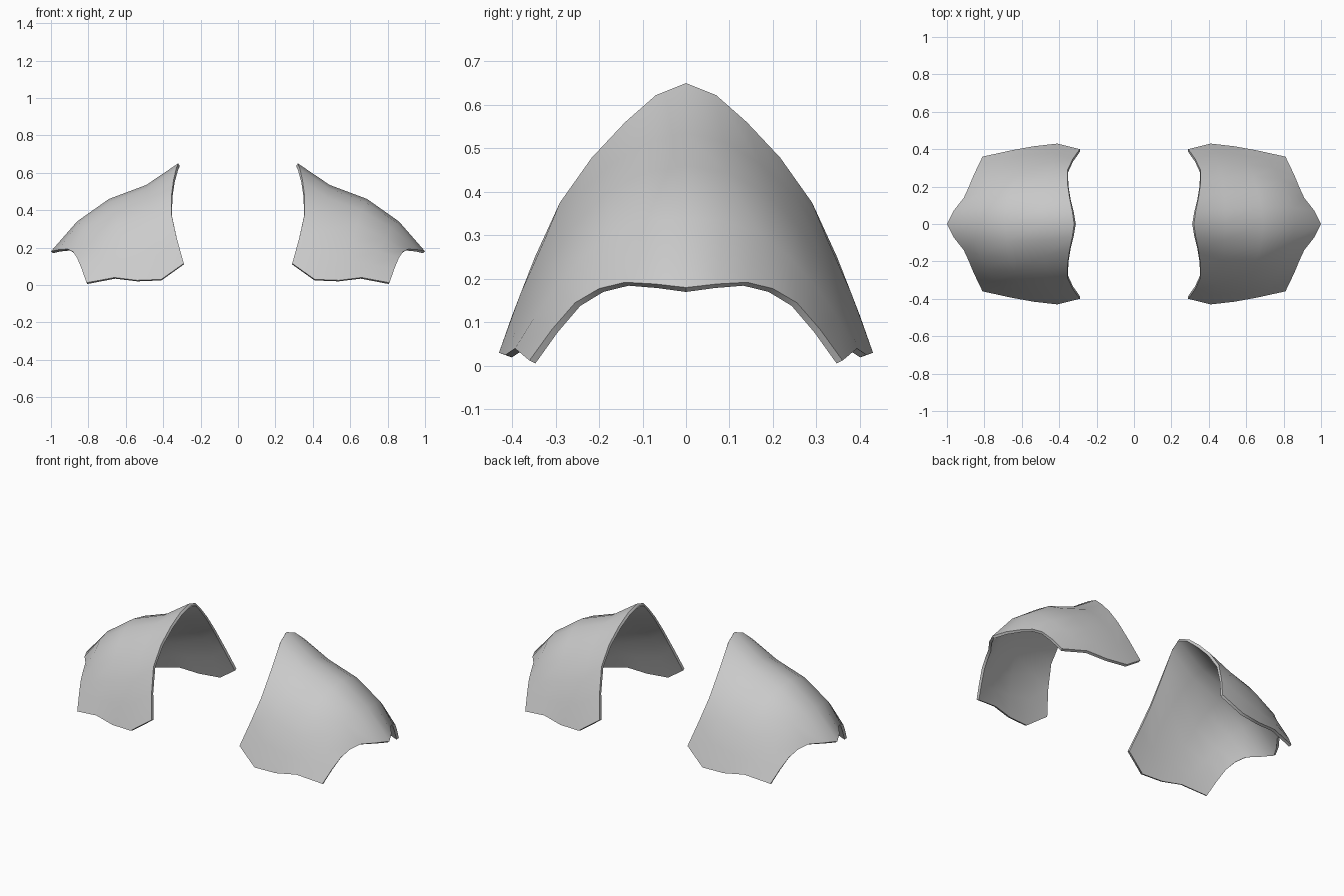
import bpy
import bmesh
import math
from mathutils import Vector

cube = bpy.data.objects.get("Cube")
if cube:
    bpy.data.objects.remove(cube, do_unlink=True)

# Plain grey plate material
grey = bpy.data.materials.new("plate_grey")
grey.use_nodes = True
colour = (0.6, 0.6, 0.6, 1)
grey.diffuse_color = colour
grey.node_tree.nodes["Principled BSDF"].inputs["Base Color"].default_value = colour

# Half arches from the neck opening to the arm opening, each ridge to hem
ARCHES = [
    [(.32, 0, .65), (.345, .14, .56), (.355, .29, .375), (.29, .40, .115)],
    [(.49, 0, .535), (.48, .17, .465), (.45, .325, .29), (.41, .43, .03)],
    [(.69, 0, .46), (.66, .18, .40), (.61, .32, .23), (.54, .415, .025)],
    [(.86, 0, .34), (.82, .17, .305), (.75, .30, .18), (.66, .393, .04)],
    [(1, 0, .18), (.91, .14, .192), (.86, .255, .145), (.81, .36, .012)],
]


def flip_y(p):
    return Vector((p.x, -p.y, p.z))


def full_arch(points):
    """Round off a half arch with midpoints, then mirror it front to back."""
    pts = [Vector(p) for p in points]
    ext = [flip_y(pts[1])] + pts + [2 * pts[-1] - pts[-2]]
    half = [pts[0]]
    for a, b, c, d in zip(ext, ext[1:], ext[2:], ext[3:]):
        half += [(b + c) * 9 / 16 - (a + d) / 16, c]
    return [flip_y(p) for p in reversed(half[1:])] + half


def shoulder_plate(name, side):
    """Loft the arches into a curved shell with an even thickness."""
    bm = bmesh.new()
    grid = [[bm.verts.new((side * p.x, p.y, p.z)) for p in full_arch(arch)]
            for arch in ARCHES]
    for near, far in zip(grid, grid[1:]):
        for j in range(len(near) - 1):
            quad = [near[j], far[j], far[j + 1], near[j + 1]]
            bm.faces.new(quad if side > 0 else quad[::-1])
    mesh = bpy.data.meshes.new(name)
    bm.to_mesh(mesh)
    bm.free()
    mesh.materials.append(grey)
    plate = bpy.data.objects.new(name, mesh)
    bpy.context.collection.objects.link(plate)

    # Thicken inwards, keeping the outer surface in place
    shell = plate.modifiers.new("thickness", 'SOLIDIFY')
    shell.thickness = 0.016
    shell.offset = -1
    bpy.ops.object.select_all(action='DESELECT')
    plate.select_set(True)
    bpy.context.view_layer.objects.active = plate
    bpy.ops.object.modifier_apply(modifier=shell.name)
    bpy.ops.object.shade_smooth_by_angle(angle=math.radians(40))


shoulder_plate("left_shoulder_plate", 1)
shoulder_plate("right_shoulder_plate", -1)
